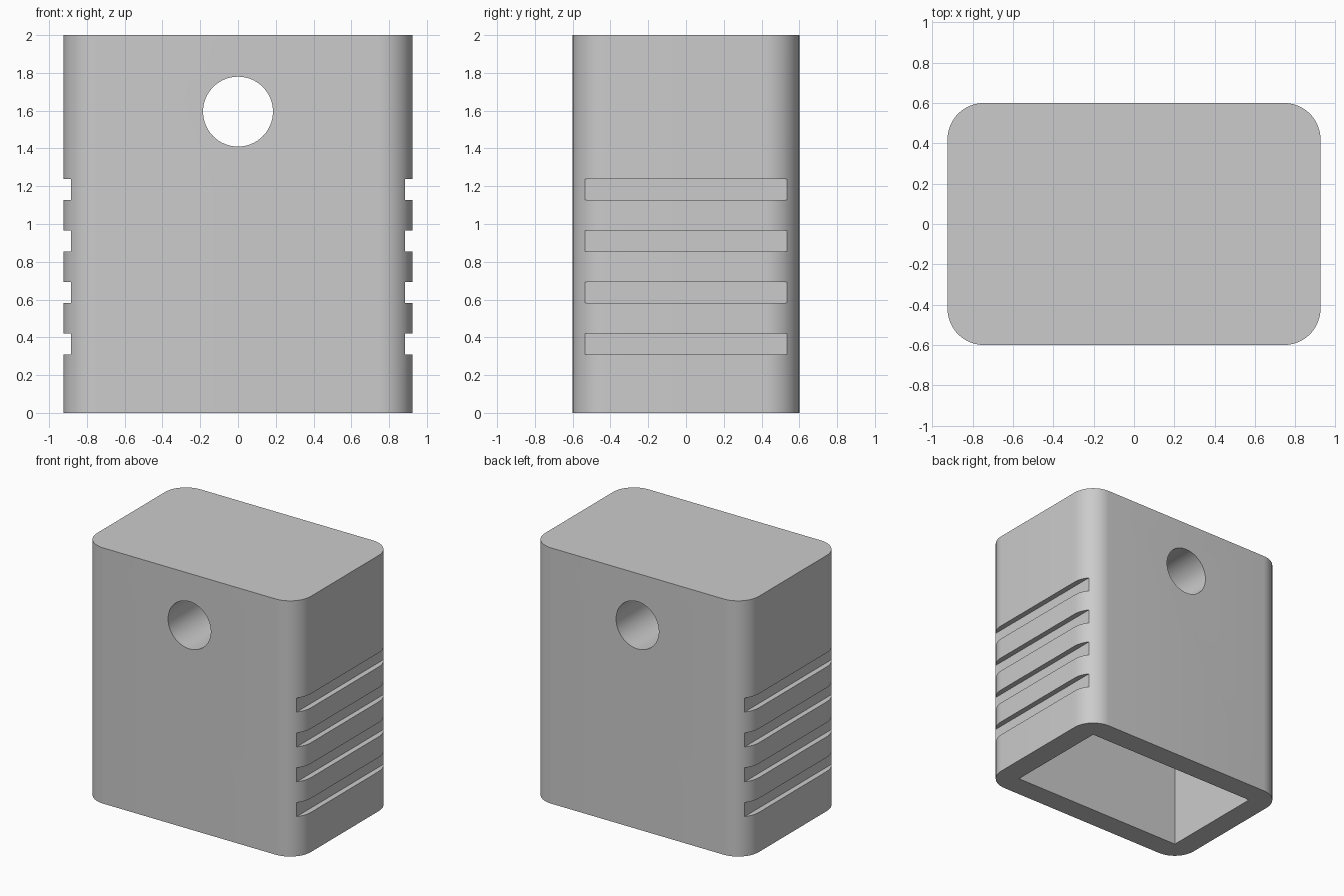
import bpy
import bmesh
import math

cube = bpy.data.objects.get("Cube")
if cube:
    bpy.data.objects.remove(cube, do_unlink=True)

WIDTH, DEPTH, HEIGHT = 1.85, 1.2, 2.0
CORNER = 0.18
WALL = 0.175
POCKET = 1.2
HOLE_Z, HOLE_RADIUS = 1.595, 0.185
GROOVE_DEPTH, GROOVE_HEIGHT = 0.042, 0.11

grey = bpy.data.materials.new("plain grey")
grey.use_nodes = True
colour = (0.6, 0.6, 0.6, 1)
grey.diffuse_color = colour
grey.node_tree.nodes["Principled BSDF"].inputs["Base Color"].default_value = colour


def box(name, size, centre):
    bpy.ops.mesh.primitive_cube_add(size=1, location=centre)
    obj = bpy.context.object
    obj.name = name
    obj.scale = size
    bpy.ops.object.transform_apply(location=False, rotation=False, scale=True)
    return obj


def cut(target, cutter):
    mod = target.modifiers.new(cutter.name, "BOOLEAN")
    mod.operation = "DIFFERENCE"
    mod.solver = "EXACT"
    mod.object = cutter
    bpy.context.view_layer.objects.active = target
    bpy.ops.object.modifier_apply(modifier=mod.name)
    bpy.data.objects.remove(cutter, do_unlink=True)


# Body block with rounded upright edges
body = box("cap_body", (WIDTH, DEPTH, HEIGHT), (0, 0, HEIGHT / 2))
body.data.materials.append(grey)
bm = bmesh.new()
bm.from_mesh(body.data)
upright = [e for e in bm.edges if abs(e.verts[0].co.z - e.verts[1].co.z) > 1]
bmesh.ops.bevel(bm, geom=upright, offset=CORNER, segments=12,
                profile=0.5, affect="EDGES")
bm.to_mesh(body.data)
bm.free()

# Pocket open at the bottom
cut(body, box("pocket_cutter",
              (WIDTH - 2 * WALL, DEPTH - 2 * WALL, 2 * POCKET), (0, 0, 0)))

# Round hole from front to back
bpy.ops.mesh.primitive_cylinder_add(vertices=64, radius=HOLE_RADIUS, depth=2,
                                    location=(0, 0, HOLE_Z),
                                    rotation=(math.pi / 2, 0, 0))
bpy.context.object.name = "hole_cutter"
cut(body, bpy.context.object)

# Grip grooves on both sides
for side in (-1, 1):
    for z in (0.365, 0.637, 0.91, 1.183):
        cut(body, box("groove_cutter", (2 * GROOVE_DEPTH, 1.4, GROOVE_HEIGHT),
                      (side * WIDTH / 2, 0, z)))

# Smooth round surfaces, crisp edges
bpy.ops.object.select_all(action="DESELECT")
body.select_set(True)
bpy.context.view_layer.objects.active = body
bpy.ops.object.shade_smooth_by_angle(angle=math.radians(30))
